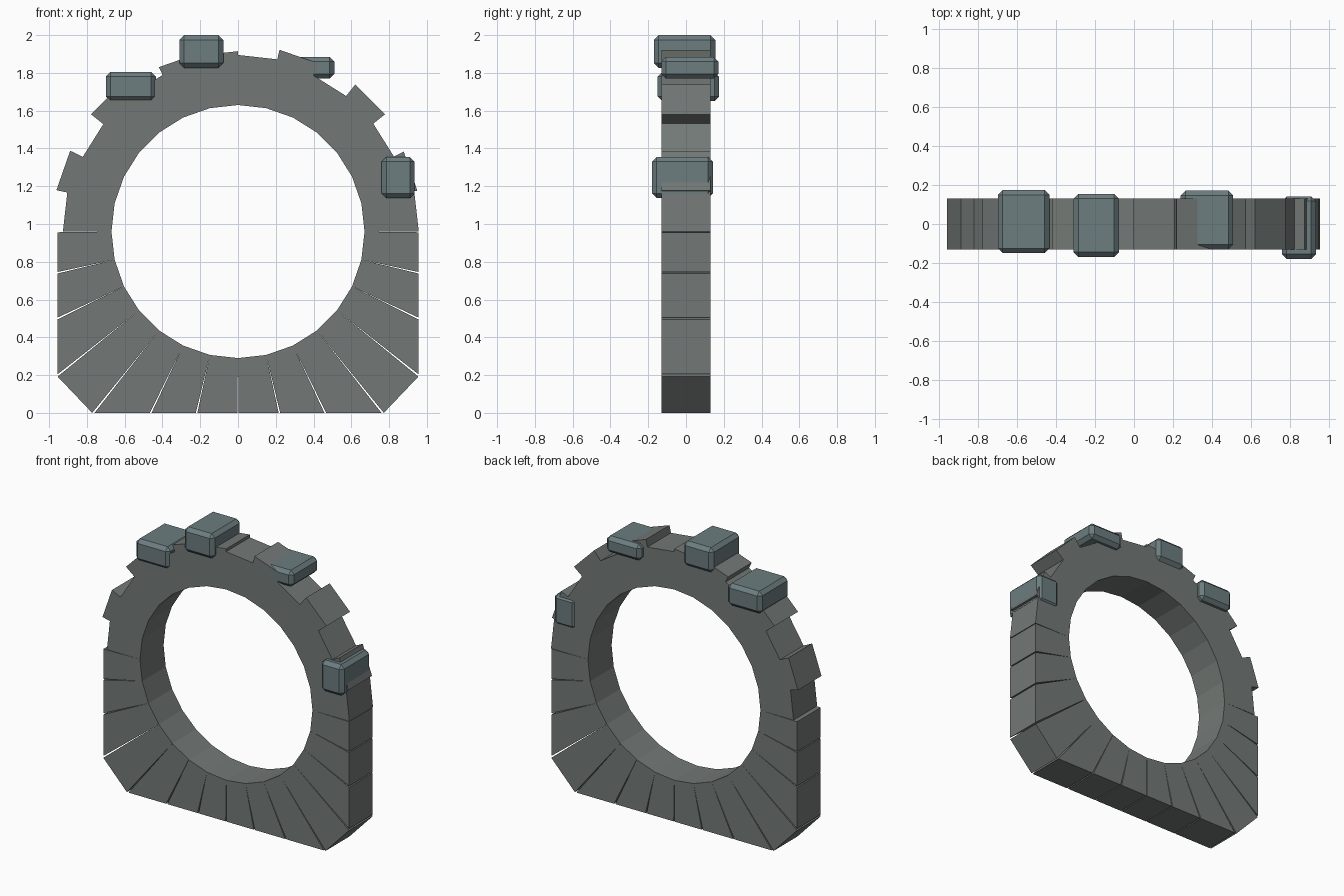
import bpy, bmesh
from math import sin, cos, tan, pi

if "Cube" in bpy.data.objects:
    bpy.data.objects.remove(bpy.data.objects["Cube"])

CZ, R_IN, HALF_Y, HALF_X = 0.96, 0.67, 0.131, 0.955
STEP = pi / 14
GAP = 0.004


def material(name, rgb):
    m = bpy.data.materials.new(name)
    m.diffuse_color = (*rgb, 1)
    m.use_nodes = True
    m.node_tree.nodes["Principled BSDF"].inputs["Base Color"].default_value = m.diffuse_color
    return m


STONE = material("stone_grey", (0.17, 0.19, 0.18))
CAP = material("cap_stone_blue_grey", (0.15, 0.205, 0.215))


def add_object(name, bm, mat):
    bmesh.ops.recalc_face_normals(bm, faces=bm.faces)
    me = bpy.data.meshes.new(name)
    bm.to_mesh(me)
    bm.free()
    me.materials.append(mat)
    ob = bpy.data.objects.new(name, me)
    bpy.context.collection.objects.link(ob)
    return ob


def wedge(name, profile):
    # extrude a four-point x/z profile through the depth of the ring
    bm = bmesh.new()
    face = bm.faces.new([bm.verts.new((x, -HALF_Y, z)) for x, z in profile])
    ext = bmesh.ops.extrude_face_region(bm, geom=[face])
    verts = [v for v in ext["geom"] if isinstance(v, bmesh.types.BMVert)]
    bmesh.ops.translate(bm, verts=verts, vec=(0, 2 * HALF_Y, 0))
    add_object(name, bm, STONE)


def polar(a, r):
    # angle measured clockwise from the top
    return (r * sin(a), CZ + r * cos(a))


def square_base(a):
    # point where a downward ray meets the square outline
    s, c = abs(sin(a)), -cos(a)
    r = min(HALF_X / max(s, 1e-6), CZ / max(c, 1e-6))
    return polar(a, r)


# Upper arch: uneven voussoirs, outer radius per stone from the crown down
right = [0.935, 0.987, 0.918, 0.996, 0.916, 0.974, 0.957]
left = [0.955, 0.966, 0.92, 0.996, 0.912, 0.986, 0.927]
for side, radii, label in ((1, right, "right"), (-1, left, "left")):
    for i, r in enumerate(radii):
        a, b = side * i * STEP, side * (i + 1) * STEP
        wedge(f"arch_stone_{label}_{i + 1}",
              [polar(a, R_IN), polar(a, r), polar(b, r), polar(b, R_IN)])

# Lower half: stones fanning out to a square base with chamfered corners
for side, label in ((1, "right"), (-1, "left")):
    for i in range(7, 14):
        a, b = i * STEP, (i + 1) * STEP
        pts = [polar(a, R_IN), square_base(a + GAP), square_base(b - GAP), polar(b, R_IN)]
        wedge(f"base_stone_{label}_{i - 6}", [(side * x, z) for x, z in pts])


def cap_stone(name, x, y, z, bevel=0.025):
    # chamfered block given by its extents
    bm = bmesh.new()
    bmesh.ops.create_cube(bm, size=1)
    for v in bm.verts:
        for k, (lo, hi) in enumerate((x, y, z)):
            v.co[k] = lo if v.co[k] < 0 else hi
    bmesh.ops.bevel(bm, geom=bm.edges[:], offset=bevel, segments=1,
                    affect='EDGES', profile=0.5)
    add_object(name, bm, CAP)


# Loose blocks perched on the arch
cap_stone("cap_stone_left", (-0.70, -0.435), (-0.15, 0.175), (1.65, 1.805))
cap_stone("cap_stone_top", (-0.31, -0.078), (-0.17, 0.155), (1.827, 2.0))
cap_stone("cap_stone_right", (0.24, 0.51), (-0.131, 0.172), (1.77, 1.885))
cap_stone("cap_stone_side", (0.76, 0.935), (-0.18, 0.142), (1.137, 1.355))
